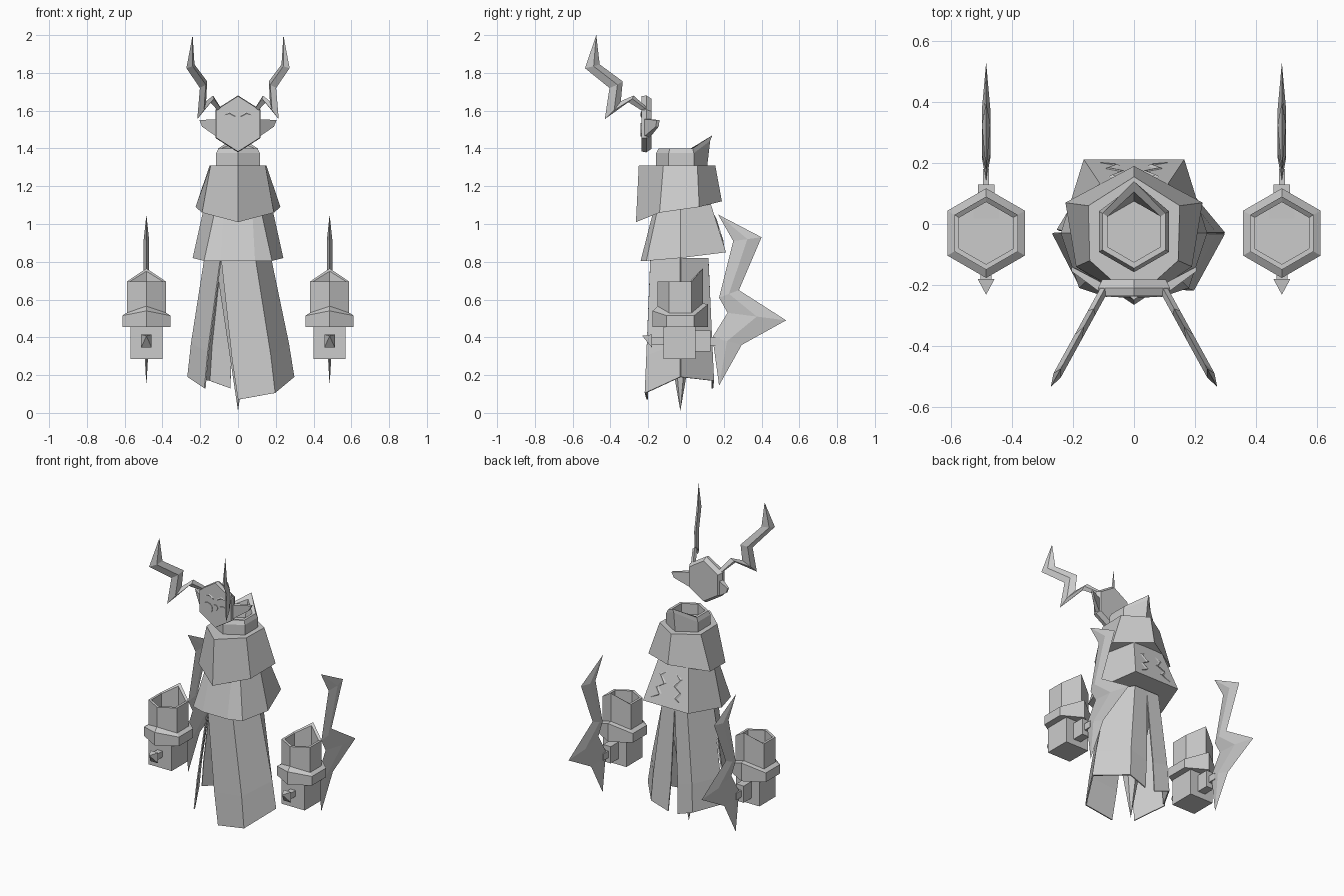
import bpy, bmesh, math
from mathutils import Vector

if "Cube" in bpy.data.objects:
    bpy.data.objects.remove(bpy.data.objects["Cube"], do_unlink=True)

GREY = (0.6, 0.6, 0.6, 1)
mat = bpy.data.materials.new("plain grey")
mat.use_nodes = True
mat.diffuse_color = GREY
mat.node_tree.nodes["Principled BSDF"].inputs["Base Color"].default_value = GREY


def finish(name, bm, mirror=False, thick=0):
    bmesh.ops.recalc_face_normals(bm, faces=bm.faces)
    me = bpy.data.meshes.new(name)
    bm.to_mesh(me)
    bm.free()
    me.materials.append(mat)
    ob = bpy.data.objects.new(name, me)
    bpy.context.collection.objects.link(ob)
    if thick:
        m = ob.modifiers.new("thickness", 'SOLIDIFY')
        m.thickness, m.offset = thick, 0
    if mirror:
        ob.modifiers.new("mirror", 'MIRROR')
    return ob


def loft(name, rings, closed=True, caps=True, **kw):
    """Skin a list of rings; a ring of one point makes a tip."""
    bm = bmesh.new()
    rows = [[bm.verts.new(p) for p in r] for r in rings]
    for a, b in zip(rows, rows[1:]):
        n = max(len(a), len(b))
        for i in range(n if closed else n - 1):
            j = (i + 1) % n
            if len(b) == 1:
                bm.faces.new((a[i], a[j], b[0]))
            elif len(a) == 1:
                bm.faces.new((a[0], b[j], b[i]))
            else:
                bm.faces.new((a[i], a[j], b[j], b[i]))
    if caps:
        for r in (rows[0], rows[-1]):
            if len(r) > 2:
                bm.faces.new(r)
    return finish(name, bm, **kw)


def hexring(cx, cy, r, z, back=None, front=None, dy=0):
    """Hexagon with corners to the front and back, whose heights can differ."""
    pts = []
    for i in range(6):
        a = math.radians(60 * i - 90)
        h = z
        if i == 0 and front:
            h = front
        if i == 3 and back:
            h = back
        pts.append((cx + r * math.cos(a), cy + r * math.sin(a) + (dy if i == 3 else 0), h))
    return pts


def sym(half):
    """Complete a front-to-back half outline with its mirror image."""
    return half + [(-x, y, z) for x, y, z in reversed(half) if abs(x) > 1e-4]


def rect_y(cx, cz, w, h, y):
    return [(cx + sx * w, y, cz + sz * h) for sx, sz in ((-1, -1), (1, -1), (1, 1), (-1, 1))]


def bolt(name, pairs, place, normal, start=None, end=None, **kw):
    """Zigzag blade with sharp edges and a raised middle ridge."""
    n = Vector(normal)
    rings = [[place(*start)]] if start else []
    for l, r in pairs:
        a, b = Vector(place(*l)), Vector(place(*r))
        m = (a + b) / 2
        rings.append([a, m + n, b, m - n])
    if end:
        rings.append([place(*end)])
    return loft(name, rings, **kw)


# Neck collar with a raised point at the back
NY = -0.025
loft("neck_collar", [hexring(0, NY, 0.133, 1.27), hexring(0, NY, 0.133, 1.375, 1.44, dy=0.02),
                     hexring(0, NY, 0.12, 1.40, 1.47, dy=0.045),
                     hexring(0, NY, 0.10, 1.40, 1.44, dy=0.03), hexring(0, NY, 0.10, 1.33)])

# Shoulder cape
loft("shoulder_cape", [
    sym([(0, -0.265, 1.01), (0.19, -0.14, 1.06), (0.225, 0.07, 1.09), (0, 0.19, 1.12)]),
    sym([(0, -0.25, 1.31), (0.145, -0.12, 1.31), (0.15, 0.06, 1.31), (0, 0.155, 1.31)])])

# Middle skirt
loft("middle_skirt", [
    sym([(0.09, -0.24, 0.805), (0.18, -0.21, 0.805), (0.24, -0.03, 0.82), (0.165, 0.212, 0.85)]),
    sym([(0.075, -0.17, 1.08), (0.12, -0.15, 1.08), (0.18, -0.03, 1.09), (0.11, 0.13, 1.11)])])

# Thin jagged emblem on the back of the skirt
def on_back(x, z):
    return (x, 0.13 + (1.11 - z) * 0.315, z)

EMBLEM = [((0.06, 1.02), (0.085, 1.03)), ((0.025, 0.985), (0.045, 0.975)),
          ((0.075, 0.955), (0.095, 0.945)), ((0.045, 0.92), (0.065, 0.905))]
bolt("back_emblem", EMBLEM, on_back, (0, 0.005, 0.0015),
     start=(0.035, 1.05), end=(0.12, 0.88), mirror=True)

# Robe panels: top outline and hem for each
ROBE = {
    "front_robe_panel": ([(-0.09, -0.185, 0.82), (0.09, -0.185, 0.82), (0.172, -0.03, 0.82)],
                         [(0, -0.205, 0.07), (0.195, -0.215, 0.105), (0.295, -0.03, 0.19)]),
    "right_robe_panel": ([(-0.175, -0.03, 0.82), (-0.09, -0.185, 0.82)],
                         [(-0.265, -0.03, 0.19), (-0.175, -0.205, 0.13)]),
    "back_left_robe_panel": ([(0.172, -0.03, 0.82), (0.09, 0.115, 0.82), (0, 0.115, 0.82)],
                             [(0.295, -0.03, 0.19), (0.15, 0.145, 0.17), (0.03, 0.14, 0.13)]),
    "back_right_robe_panel": ([(0, 0.115, 0.82), (-0.09, 0.115, 0.82), (-0.175, -0.03, 0.82)],
                              [(-0.04, 0.14, 0.13), (-0.15, 0.145, 0.17), (-0.25, -0.02, 0.19)]),
}
for name, (top, hem) in ROBE.items():
    # a slight knee in the cloth between waist and hem
    mid = [Vector(t).lerp(Vector(h), 0.72) + Vector((0.006 if t[0] > 0 else -0.006, 0, 0))
           for t, h in zip(top, hem)]
    loft(name, [top, mid, hem], closed=False, caps=False, thick=0.008)
loft("robe_core", [hexring(0, -0.03, 0.14, 0.82), [(0, -0.03, 0.01)]])

# Mask
def mask_ring(y, r):
    return [(r * math.sin(math.radians(60 * i)), y, 1.53 + 1.1 * r * math.cos(math.radians(60 * i)))
            for i in range(6)]

loft("mask", [mask_ring(-0.236, 0.133), mask_ring(-0.21, 0.137), mask_ring(-0.182, 0.12)])
loft("mask_ears", [[(0.11, -0.225, 1.46), (0.11, -0.225, 1.555), (0.11, -0.19, 1.555), (0.11, -0.19, 1.46)],
                   [(0.19, -0.16, 1.515), (0.205, -0.155, 1.55), (0.205, -0.14, 1.55), (0.19, -0.145, 1.515)]],
     mirror=True)

# Thin round face details
def disc(name, x, z, r, mirror):
    def ring(y):
        return [(x + r * math.cos(math.tau * i / 12), y, z + r * math.sin(math.tau * i / 12))
                for i in range(12)]
    loft(name, [ring(-0.235), ring(-0.240)], mirror=mirror)

disc("mask_eyes", 0.055, 1.50, 0.036, True)
disc("mask_nose", 0, 1.515, 0.019, False)
bolt("mask_brows", [((0.015, 1.565), (0.012, 1.575)), ((0.045, 1.58), (0.045, 1.595))],
     lambda x, z: (x, -0.237, z), (0, 0.004, 0), end=(0.075, 1.575), mirror=True)

# Zigzag horns sweeping forward and outward
def on_horn(y, z):
    return (0.10 + (-0.22 - y) * 0.55, y, z)

HORN = [((-0.457, 1.845), (-0.535, 1.825)), ((-0.335, 1.755), (-0.405, 1.72)),
        ((-0.345, 1.65), (-0.43, 1.555)), ((-0.278, 1.68), (-0.305, 1.645)),
        ((-0.21, 1.62), (-0.225, 1.595))]
bolt("horns", HORN, on_horn, (0.012, 0.007, 0), start=(-0.475, 2.0), mirror=True)

# Floating hands: cup, cuff and block
HX, HY = 0.485, -0.03
loft("hand_cups", [hexring(HX, HY, 0.12, 0.48), hexring(HX, HY, 0.12, 0.695, 0.765),
                   hexring(HX, HY, 0.102, 0.695, 0.75), hexring(HX, HY, 0.102, 0.56)], mirror=True)
loft("hand_cuffs", [hexring(HX, HY, 0.147, 0.455), hexring(HX, HY, 0.147, 0.515, 0.575, 0.54),
                    hexring(HX, HY, 0.12, 0.53, 0.58, 0.565)], mirror=True)
loft("hand_blocks", [rect_y(HX, 0.372, 0.085, 0.086, -0.12), rect_y(HX, 0.372, 0.085, 0.086, 0.05)],
     mirror=True)

# Front studs: rod and pointed tip
loft("stud_rods", [rect_y(HX, 0.38, 0.018, 0.02, -0.18), rect_y(HX, 0.38, 0.018, 0.02, -0.11)], mirror=True)
loft("stud_tips", [rect_y(HX, 0.38, 0.028, 0.035, -0.18), [(HX, -0.232, 0.408)]], mirror=True)

# Rear blades: grip, neck and zigzag blade
loft("blade_grips", [rect_y(HX, 0.38, 0.027, 0.055, 0.045), rect_y(HX, 0.38, 0.027, 0.055, 0.13)], mirror=True)
loft("blade_necks", [rect_y(HX, 0.38, 0.010, 0.022, 0.12), rect_y(HX, 0.38, 0.010, 0.022, 0.18)], mirror=True)
BLADE = [((0.25, 0.91), (0.40, 0.93)), ((0.175, 0.61), (0.28, 0.65)),
         ((0.22, 0.53), (0.53, 0.49)), ((0.14, 0.40), (0.295, 0.36))]
bolt("blades", BLADE, lambda y, z: (HX, y, z), (0.014, 0, 0),
     start=(0.17, 1.05), end=(0.175, 0.145), mirror=True)
